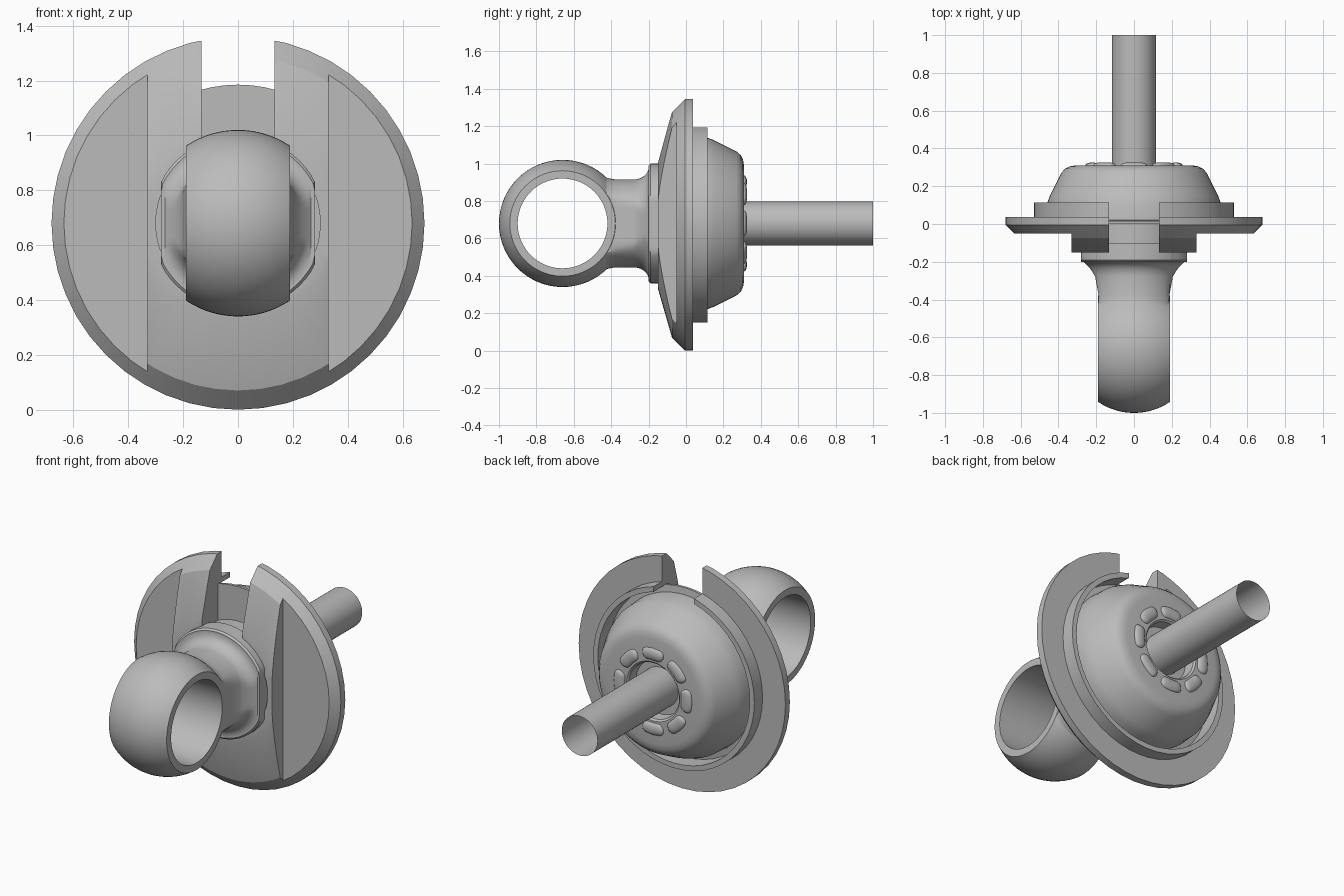
import bpy, bmesh, math

CZ = 0.68           # height of the main axis
RING_Y = -0.66      # centre of the eye ring

if "Cube" in bpy.data.objects:
    bpy.data.objects.remove(bpy.data.objects["Cube"], do_unlink=True)

grey = bpy.data.materials.new("mid grey")
grey.use_nodes = True
colour = (0.5, 0.5, 0.5, 1)
grey.diffuse_color = colour
grey.node_tree.nodes["Principled BSDF"].inputs["Base Color"].default_value = colour


def finish(name, bm):
    bmesh.ops.remove_doubles(bm, verts=bm.verts, dist=1e-5)
    bmesh.ops.recalc_face_normals(bm, faces=bm.faces)
    mesh = bpy.data.meshes.new(name)
    bm.to_mesh(mesh)
    bm.free()
    ob = bpy.data.objects.new(name, mesh)
    mesh.materials.append(grey)
    bpy.context.collection.objects.link(ob)
    return ob


def lathe(name, profile, sides=64, closed=True, shape=None):
    """Spin (radius, y) points about the main axis; shape may move each point."""
    bm = bmesh.new()
    rings = []
    for i in range(sides):
        a = 2 * math.pi * i / sides
        pts = [(r * math.cos(a), y, r * math.sin(a)) for r, y in profile]
        if shape:
            pts = [shape(*p) for p in pts]
        rings.append([bm.verts.new((x, y, z + CZ)) for x, y, z in pts])
    n = len(profile)
    for i in range(sides):
        a, b = rings[i], rings[(i + 1) % sides]
        for j in range(n if closed else n - 1):
            k = (j + 1) % n
            if profile[j][0] == 0 and profile[k][0] == 0:
                continue
            bm.faces.new((a[j], a[k], b[k], b[j]))
    bmesh.ops.dissolve_degenerate(bm, dist=1e-6, edges=bm.edges)
    return finish(name, bm)


def box(x0, x1, y0, y1, z0, z1):
    bm = bmesh.new()
    bmesh.ops.create_cube(bm, size=1)
    for v in bm.verts:
        v.co = (x1 if v.co.x > 0 else x0, y1 if v.co.y > 0 else y0,
                z1 if v.co.z > 0 else z0)
    return finish("cutter", bm)


def cut(ob, cutter):
    mod = ob.modifiers.new("cut", "BOOLEAN")
    mod.operation = "DIFFERENCE"
    mod.solver = "EXACT"
    mod.object = cutter
    bpy.context.view_layer.objects.active = ob
    bpy.ops.object.modifier_apply(modifier=mod.name)
    bpy.data.objects.remove(cutter, do_unlink=True)


def across(x, y, z):
    """Turn a lathe point so that it spins about x, at the eye ring."""
    return y, x + RING_Y, z


# Slotted conical flange with its rear collar and two flat side pockets
flange = lathe("flange", [(0.30, -0.15), (0.35, -0.15), (0.61, -0.075), (0.68, -0.005),
                          (0.68, 0.037), (0.53, 0.037), (0.53, 0.115), (0.50, 0.115),
                          (0.50, 0), (0.30, 0)], 48)
cut(flange, box(-0.133, 0.133, -0.4, 0.4, CZ, 2))
for x0, x1 in ((-1, -0.33), (0.33, 1)):
    cut(flange, box(x0, x1, -0.5, -0.05, -1, 2))

# Bowl-shaped housing with a recess around the shaft
housing = lathe("housing", [(0.1, 0), (0.505, 0), (0.505, 0.015), (0.465, 0.02), (0.46, 0.11),
                            (0.445, 0.15), (0.385, 0.27), (0.365, 0.293), (0.34, 0.305),
                            (0.31, 0.31), (0.175, 0.31), (0.165, 0.3), (0.16, 0.24),
                            (0.1, 0.24)])

# Open-ended shaft
shaft = lathe("shaft", [(0.117, 0.1), (0.117, 1.0)], 48, closed=False)

# Collar plate with flattened sides
collar = lathe("collar", [(0, -0.2), (0.31, -0.2), (0.32, -0.19), (0.32, -0.1), (0.30, -0.1),
                          (0.30, 0.01), (0, 0.01)],
               shape=lambda x, y, z: (max(-0.28, min(0.28, x)), y, z))


# Neck that flares at both ends and is flattened on its sides
def flatten(x, y, z):
    t = max(0, min(1, (y + 0.38) / 0.18))
    w = 0.187 + 0.08 * t ** 2.5
    return max(-w, min(w, x)), y, z


neck_profile = [(0, -0.49), (0.285, -0.49), (0.26, -0.45), (0.243, -0.42), (0.235, -0.38)]
neck_profile += [(0.235 + 0.065 * (1 - math.cos(a)), -0.28 + 0.08 * math.sin(a))
                 for a in (i * math.pi / 16 for i in range(9))]
neck = lathe("neck", neck_profile + [(0, -0.2)], shape=flatten)
cut(neck, lathe("cutter", [(0, -0.5), (0.242, -0.5), (0.242, 0.5), (0, 0.5)], shape=across))

# Eye ring: a sphere band bored through from side to side
half = 0.19
band = [(math.sqrt(0.34 ** 2 - x * x), x) for x in (half * i / 8 for i in range(-8, 9))]
eye_ring = lathe("eye_ring", [(0.24, -half)] + band + [(0.24, half)], shape=across)

# Curved raised pads around the shaft
pads = []
for i in range(8):
    bm = bmesh.new()
    bmesh.ops.create_uvsphere(bm, u_segments=24, v_segments=12, radius=1)
    for v in bm.verts:
        x, y, z = v.co
        slide = 0.17 * max(-1, min(1, 3 * x))
        a = i * math.pi / 4 + slide + 0.14 * x
        r = 0.222 + 0.036 * y
        v.co = (r * math.cos(a), 0.308 + 0.018 * z, CZ + r * math.sin(a))
    pads.append(finish("raised_pad_%d" % (i + 1), bm))

# Smooth shading with crisp edges
bpy.ops.object.select_all(action="DESELECT")
for ob in [flange, housing, shaft, collar, neck, eye_ring] + pads:
    ob.select_set(True)
bpy.context.view_layer.objects.active = flange
bpy.ops.object.shade_smooth_by_angle(angle=math.radians(28))
